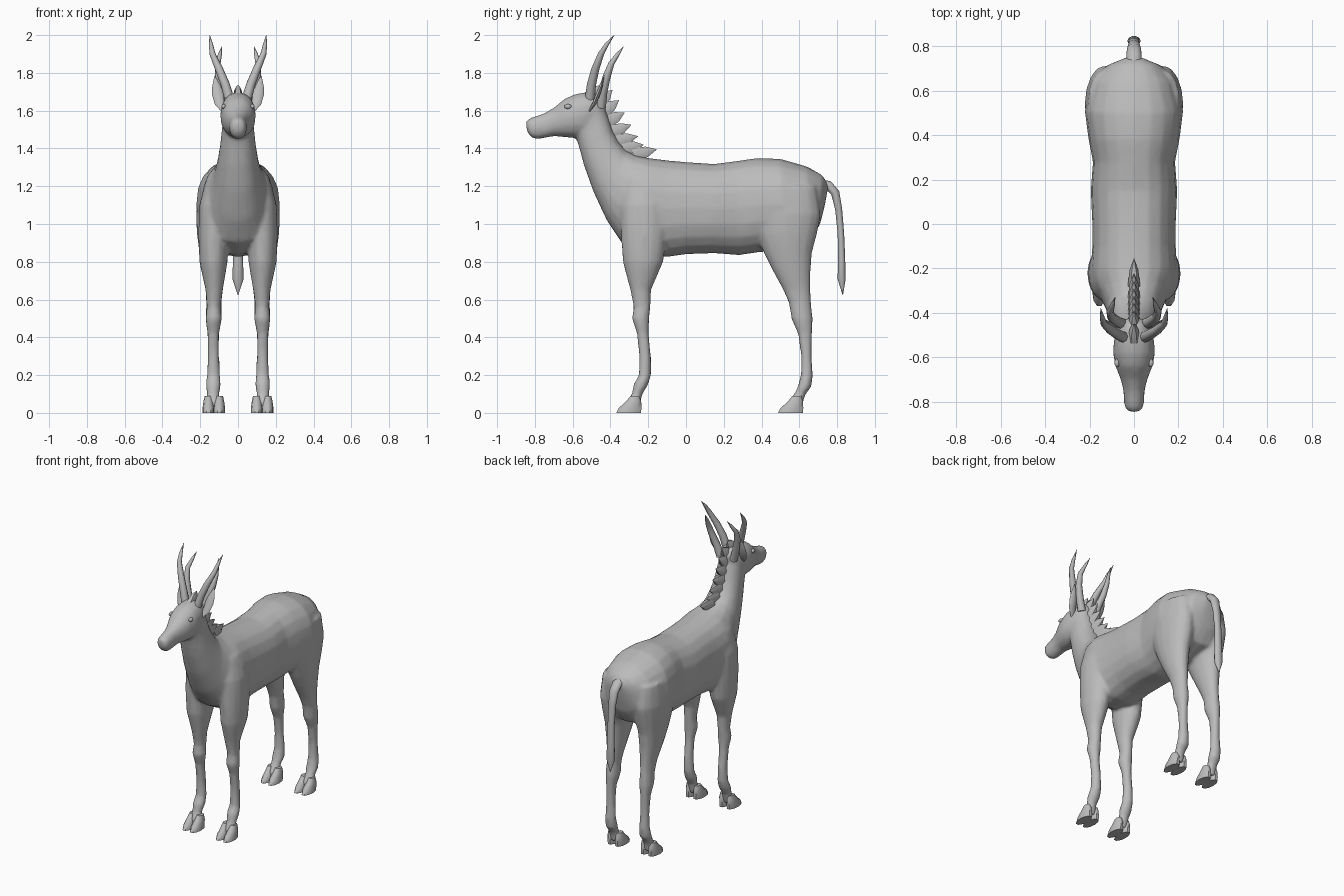
import bpy, bmesh, math
from mathutils import Vector as V

hide = bpy.data.materials.new("grey_hide")
hide.diffuse_color = (0.5, 0.5, 0.5, 1)


def finish(bm, name, angle=60):
    bmesh.ops.recalc_face_normals(bm, faces=bm.faces)
    me = bpy.data.meshes.new(name)
    bm.to_mesh(me)
    bm.free()
    me.materials.append(hide)
    ob = bpy.data.objects.new(name, me)
    bpy.context.collection.objects.link(ob)
    bpy.ops.object.select_all(action='DESELECT')
    ob.select_set(True)
    bpy.context.view_layer.objects.active = ob
    bpy.ops.object.shade_smooth_by_angle(angle=math.radians(angle))
    return ob


def loft(bm, rings, n=16, power=1.0):
    """Skin rings of (centre, half axis, half axis) and close both ends."""
    def sp(t):
        return math.copysign(abs(t) ** power, t)
    loops = []
    for c, u, v in rings:
        loops.append([bm.verts.new(c + u * sp(math.cos(2 * math.pi * i / n))
                                   + v * sp(math.sin(2 * math.pi * i / n))) for i in range(n)])
    for a, b in zip(loops, loops[1:]):
        for i in range(n):
            j = (i + 1) % n
            bm.faces.new((a[i], a[j], b[j], b[i]))
    bm.faces.new(loops[0])
    bm.faces.new(loops[-1])


def side_rings(rows):
    """Rows: top y, top z, bottom y, bottom z, half width."""
    return [(V((0, (a + c) / 2, (b + d) / 2)), V((w, 0, 0)),
             V((0, (a - c) / 2, (b - d) / 2))) for a, b, c, d, w in rows]


def leg_rings(rows, s):
    """Rows: z, front y, back y, inner x, outer x."""
    return [(V((s * (i + o) / 2, (f + b) / 2, z)), V(((o - i) / 2, 0, 0)),
             V((0, (b - f) / 2, 0))) for z, f, b, i, o in rows]


def tube_rings(pts, radii, flat=1.0):
    """Rings square to a path; flat thins them front to back."""
    pts = [V(p) for p in pts]
    out = []
    for k, (p, r) in enumerate(zip(pts, radii)):
        t = (pts[min(k + 1, len(pts) - 1)] - pts[max(k - 1, 0)]).normalized()
        u = (V((1, 0, 0)) - t * t.x).normalized()
        out.append((p, u * r, t.cross(u) * r * flat))
    return out


# Trunk and neck, rump to throat
trunk = [(.755, 1.21, .735, 1.10, .04), (.72, 1.26, .71, 1.0, .12), (.64, 1.305, .66, .91, .185),
         (.5, 1.345, .52, .86, .222), (.38, 1.35, .38, .85, .205), (.28, 1.335, .28, .835, .185),
         (.15, 1.318, .15, .845, .195), (0, 1.328, 0, .84, .188), (-.1, 1.337, -.1, .825, .188),
         (-.2, 1.35, -.23, .84, .195), (-.26, 1.362, -.34, .9, .165), (-.32, 1.39, -.42, 1.02, .13),
         (-.36, 1.44, -.49, 1.17, .11), (-.39, 1.5, -.54, 1.31, .095),
         (-.415, 1.58, -.57, 1.42, .085), (-.44, 1.65, -.585, 1.47, .08)]
# Head, poll to lips
head = [(-.42, 1.65, -.44, 1.57, .045), (-.45, 1.69, -.49, 1.5, .075), (-.51, 1.70, -.55, 1.46, .092),
        (-.58, 1.69, -.6, 1.455, .094), (-.64, 1.665, -.65, 1.46, .082), (-.7, 1.615, -.7, 1.465, .06),
        (-.75, 1.587, -.75, 1.455, .048), (-.79, 1.573, -.79, 1.448, .046),
        (-.83, 1.56, -.82, 1.458, .042), (-.847, 1.54, -.842, 1.49, .025)]
front_leg = [(1.25, -.31, -.14, .08, .165), (1.1, -.345, -.1, .06, .205), (.95, -.345, -.1, .05, .21),
             (.8, -.335, -.12, .055, .205), (.65, -.295, -.185, .08, .172), (.56, -.277, -.187, .092, .165),
             (.5, -.287, -.195, .085, .172), (.42, -.26, -.198, .1, .162), (.3, -.248, -.185, .1, .16),
             (.2, -.25, -.185, .095, .165), (.15, -.278, -.2, .09, .17), (.1, -.287, -.23, .1, .165),
             (.06, -.31, -.24, .09, .17), (.03, -.31, -.245, .09, .17)]
hind_leg = [(1.2, .4, .69, .06, .205), (1.05, .36, .715, .04, .222), (.95, .37, .695, .03, .218),
            (.85, .41, .668, .05, .205), (.75, .46, .66, .065, .19), (.65, .515, .66, .08, .172),
            (.58, .545, .662, .088, .168), (.5, .557, .672, .085, .172), (.42, .592, .668, .1, .162),
            (.3, .61, .665, .1, .16), (.2, .608, .672, .095, .165), (.14, .592, .665, .09, .17),
            (.1, .573, .635, .1, .165), (.06, .545, .62, .09, .17), (.03, .54, .62, .09, .17)]

bm = bmesh.new()
loft(bm, side_rings(trunk), 20, .88)
loft(bm, side_rings(head), 16, .92)
for s in (-1, 1):
    loft(bm, leg_rings(front_leg, s))
    loft(bm, leg_rings(hind_leg, s))
# Fuse the overlapping volumes into one skin
body = finish(bm, "body", 180)
m = body.modifiers.new("fuse", 'REMESH')
m.mode, m.voxel_size, m.use_smooth_shade = 'VOXEL', .011, True
m = body.modifiers.new("soften", 'SMOOTH')
m.factor, m.iterations = .5, 5
m = body.modifiers.new("simplify", 'DECIMATE')
m.ratio = .2

# Cloven hooves: two toes per foot
for label, y0 in (("front", -.235), ("hind", .622)):
    for side, s in (("left", 1), ("right", -1)):
        bm = bmesh.new()
        for i, o in ((.068, .131), (.125, .188)):
            mid = (i + o) / 2
            rows = [(0, y0 - .138, y0, i, o), (.025, y0 - .125, y0 + .002, i, o),
                    (.06, y0 - .085, y0, i + .005, o - .005),
                    (.09, y0 - .06, y0 - .01, mid - .02, mid + .02)]
            loft(bm, leg_rings(rows, s), 10)
        finish(bm, f"{label}_hoof_{side}", 50)

# Horns, ears and eyes
for side, s in (("left", 1), ("right", -1)):
    for name, path, radii, flat in (
        ("front_horn", [(.045, -.51, 1.66), (.068, -.5, 1.74), (.1, -.48, 1.82), (.135, -.45, 1.9),
                        (.143, -.42, 1.95), (.15, -.38, 2.0)], (.026, .024, .021, .016, .011, .001), 1),
        ("rear_horn", [(.05, -.45, 1.62), (.075, -.44, 1.7), (.1, -.42, 1.78), (.108, -.395, 1.85),
                       (.095, -.36, 1.9), (.085, -.33, 1.94)], (.026, .024, .021, .016, .01, .001), 1),
        ("ear", [(.075, -.51, 1.6), (.098, -.485, 1.64), (.108, -.465, 1.69), (.114, -.45, 1.73),
                 (.124, -.433, 1.785)], (.014, .026, .03, .023, .001), .4)):
        bm = bmesh.new()
        loft(bm, tube_rings([(s * x, y, z) for x, y, z in path], radii, flat), 8)
        finish(bm, f"{name}_{side}")
    bm = bmesh.new()
    bmesh.ops.create_uvsphere(bm, u_segments=10, v_segments=6, radius=1)
    bmesh.ops.scale(bm, vec=(.012, .02, .013), verts=bm.verts)
    bmesh.ops.translate(bm, vec=(s * .076, -.625, 1.622), verts=bm.verts)
    finish(bm, f"eye_{side}")

# Mane: flattened tufts pointing up and back along the crest
bm = bmesh.new()
crest = [(-.5, 1.68), (-.455, 1.645), (-.43, 1.60), (-.41, 1.545), (-.385, 1.49),
         (-.355, 1.44), (-.315, 1.40), (-.26, 1.37)]
tips = [(-.45, 1.735), (-.39, 1.71), (-.355, 1.655), (-.325, 1.59), (-.29, 1.525),
        (-.255, 1.465), (-.225, 1.42), (-.155, 1.395)]
for (y, z), (ty, tz) in zip(crest, tips):
    base, tip = V((0, y, z)), V((0, ty, tz))
    d = (tip - base).normalized()
    along = V((0, d.z, -d.y))
    wide = V((1, 0, 0))
    loft(bm, [(base - d * .02, wide * .028, along * .045),
              (base.lerp(tip, .5), wide * .02, along * .032),
              (tip, wide * .001, along * .001)], 6)
finish(bm, "mane", 40)

# Tail
bm = bmesh.new()
loft(bm, tube_rings([(0, .70, 1.215), (0, .755, 1.205), (0, .79, 1.165), (0, .808, 1.08),
                     (0, .82, .95), (0, .824, .82), (0, .824, .71), (0, .83, .625)],
                    (.032, .034, .032, .026, .024, .026, .03, .002), .75), 10)
finish(bm, "tail")
